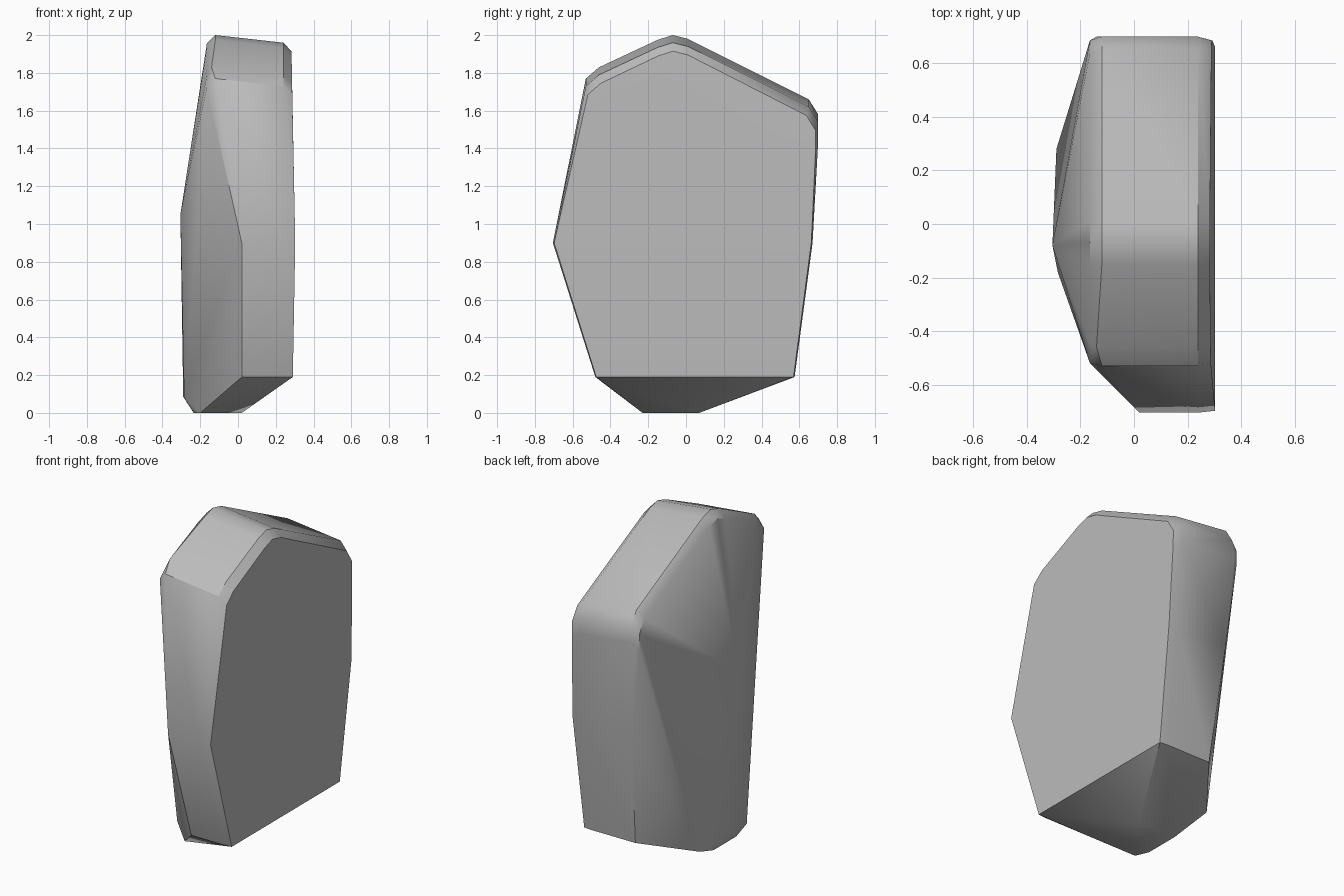
import bpy
import bmesh
from mathutils import Vector

# Remove the default cube only
cube = bpy.data.objects.get("Cube")
if cube:
    bpy.data.objects.remove(cube, do_unlink=True)

# Single stone colour
stone = bpy.data.materials.new("stone_grey")
stone.use_nodes = True
grey = (0.5, 0.5, 0.5, 1.0)
stone.diffuse_color = grey
stone.node_tree.nodes["Principled BSDF"].inputs["Base Color"].default_value = grey

SHOULDER = 1.4    # rows above this height belong to the worn upper part
RIM_X = 0.24      # where the broad band meets the chamfer of the flat side


def inset(y, z):
    """Pull an outline point slightly towards the middle of the stone."""
    if z > SHOULDER:
        return y * 0.98, z - 0.045
    return y * 0.99, z


# Side outline: y, z and the x where the broad band ends on the faceted side
outline = [
    (-0.48, 0.19, 0.02),     # front base
    (-0.705, 0.90, 0.02),    # front bulge
    (-0.53, 1.77, -0.12),    # front shoulder
    (-0.46, 1.83, -0.14),
    (-0.15, 1.975, -0.12),   # peak
    (-0.07, 2.0, -0.12),
    (0.01, 1.98, -0.12),
    (0.65, 1.66, -0.12),     # back shoulder
    (0.70, 1.58, -0.12),
    (0.70, 1.48, -0.14),
    (0.67, 0.90, -0.10),     # back
    (0.575, 0.19, -0.06),    # back base
]

points = []
for y, z, left_x in outline:
    upper = z > SHOULDER
    tilt = 0.04 if upper else 0.0
    # Broad band running round the stone
    points.append((left_x, y, z))
    points.append((RIM_X, y, z - tilt))
    # Flat side, bowed very slightly outwards at mid height
    flat_x = 0.303 - 0.018 * abs(z - 0.9)
    points.append((flat_x, *inset(y, z - tilt)))
    # Worn chamfer above the faceted side
    if upper:
        points.append((-0.165, *inset(y, z)))

# Belly of the faceted side
points += [(-0.305, -0.08, 1.05), (-0.285, -0.18, 0.08), (-0.29, 0.28, 0.085)]

# Small resting face
points += [(0.02, 0.07, 0), (-0.235, 0.07, 0), (-0.235, -0.15, 0), (-0.2, -0.23, 0)]

# Wrap the points in a faceted skin
bm = bmesh.new()
for point in points:
    bm.verts.new(Vector(point))
hull = bmesh.ops.convex_hull(bm, input=bm.verts[:])
loose = {v for v in hull["geom_interior"] + hull["geom_unused"]
         if isinstance(v, bmesh.types.BMVert)}
bmesh.ops.delete(bm, geom=list(loose), context="VERTS")
bmesh.ops.dissolve_limit(bm, angle_limit=0.01, verts=bm.verts[:], edges=bm.edges[:])
bmesh.ops.recalc_face_normals(bm, faces=bm.faces[:])

mesh = bpy.data.meshes.new("rock")
bm.to_mesh(mesh)
bm.free()
mesh.materials.append(stone)
rock = bpy.data.objects.new("rock", mesh)
bpy.context.collection.objects.link(rock)

# Soft worn edges, crisp fractures
bpy.ops.object.select_all(action="DESELECT")
rock.select_set(True)
bpy.context.view_layer.objects.active = rock
bpy.ops.object.shade_smooth_by_angle(angle=0.61)
